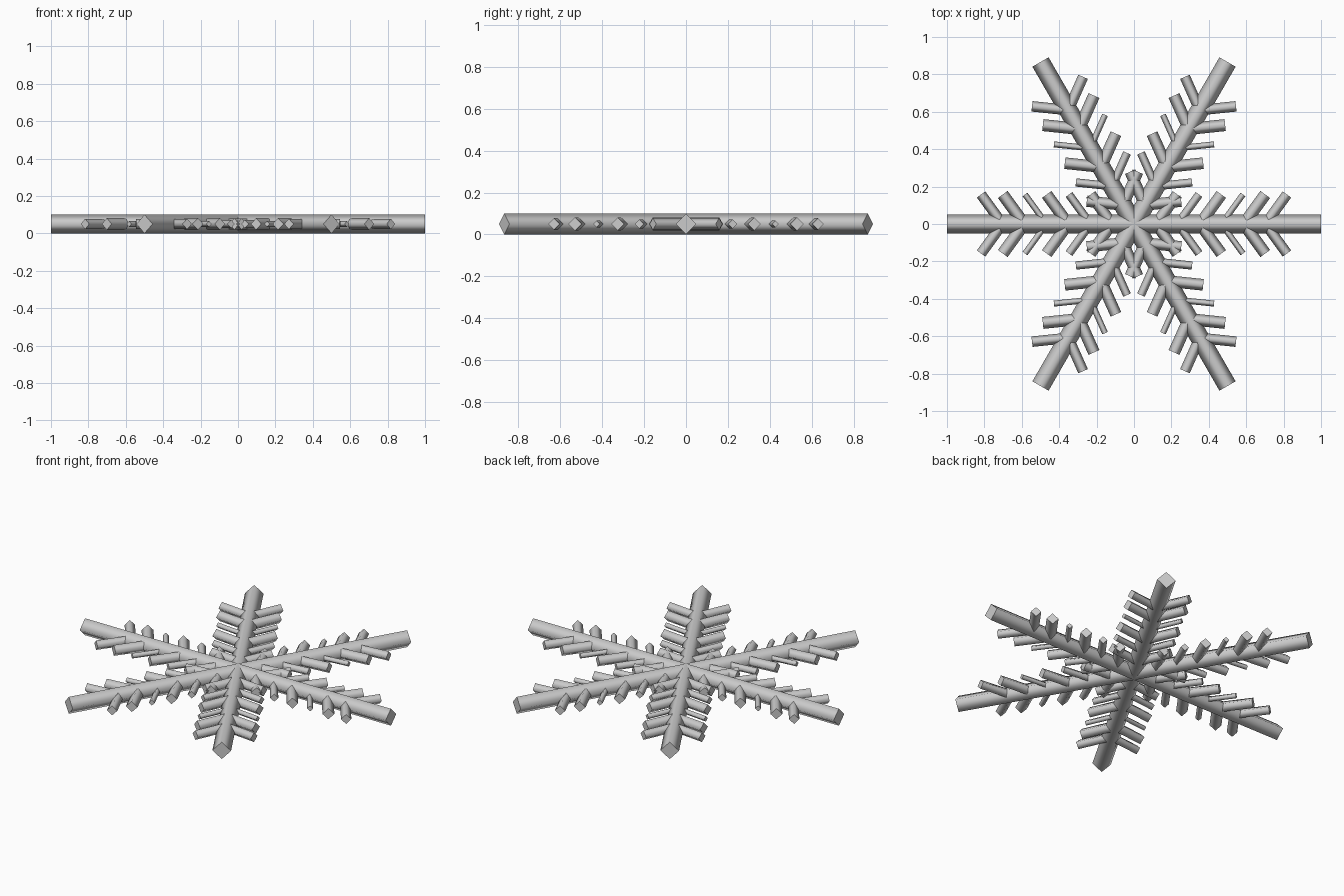
import bpy
from math import sin, cos, pi, radians

if "Cube" in bpy.data.objects:
    bpy.data.objects.remove(bpy.data.objects["Cube"])

Z = 0.05


def rod(name, a, b, r):
    """Straight four-sided tube from a to b, ridge up, softly shaded."""
    cu = bpy.data.curves.new(name, 'CURVE')
    cu.dimensions = '3D'
    cu.bevel_depth = r
    cu.bevel_resolution = 0
    cu.use_fill_caps = True
    sp = cu.splines.new('POLY')
    sp.points.add(1)
    sp.points[0].co = (a[0], a[1], Z, 1)
    sp.points[1].co = (b[0], b[1], Z, 1)
    sp.use_smooth = True
    ob = bpy.data.objects.new(name, cu)
    bpy.context.collection.objects.link(ob)


# along-arm start and thickness of each branch pair
branches = [(0.117, 0.03), (0.233, 0.022), (0.352, 0.031),
            (0.468, 0.016), (0.587, 0.032), (0.703, 0.028)]
SPREAD = radians(54)
LENGTH = 0.195

for k in range(6):
    t = k * pi / 3
    # main arm
    rod("arm", (0, 0), (cos(t), sin(t)), 0.05)
    # paired side branches
    for d, r in branches:
        base = (d * cos(t), d * sin(t))
        for s in (-1, 1):
            w = t + s * SPREAD
            tip = (base[0] + LENGTH * cos(w), base[1] + LENGTH * sin(w))
            rod("side_branch", base, tip, r)
